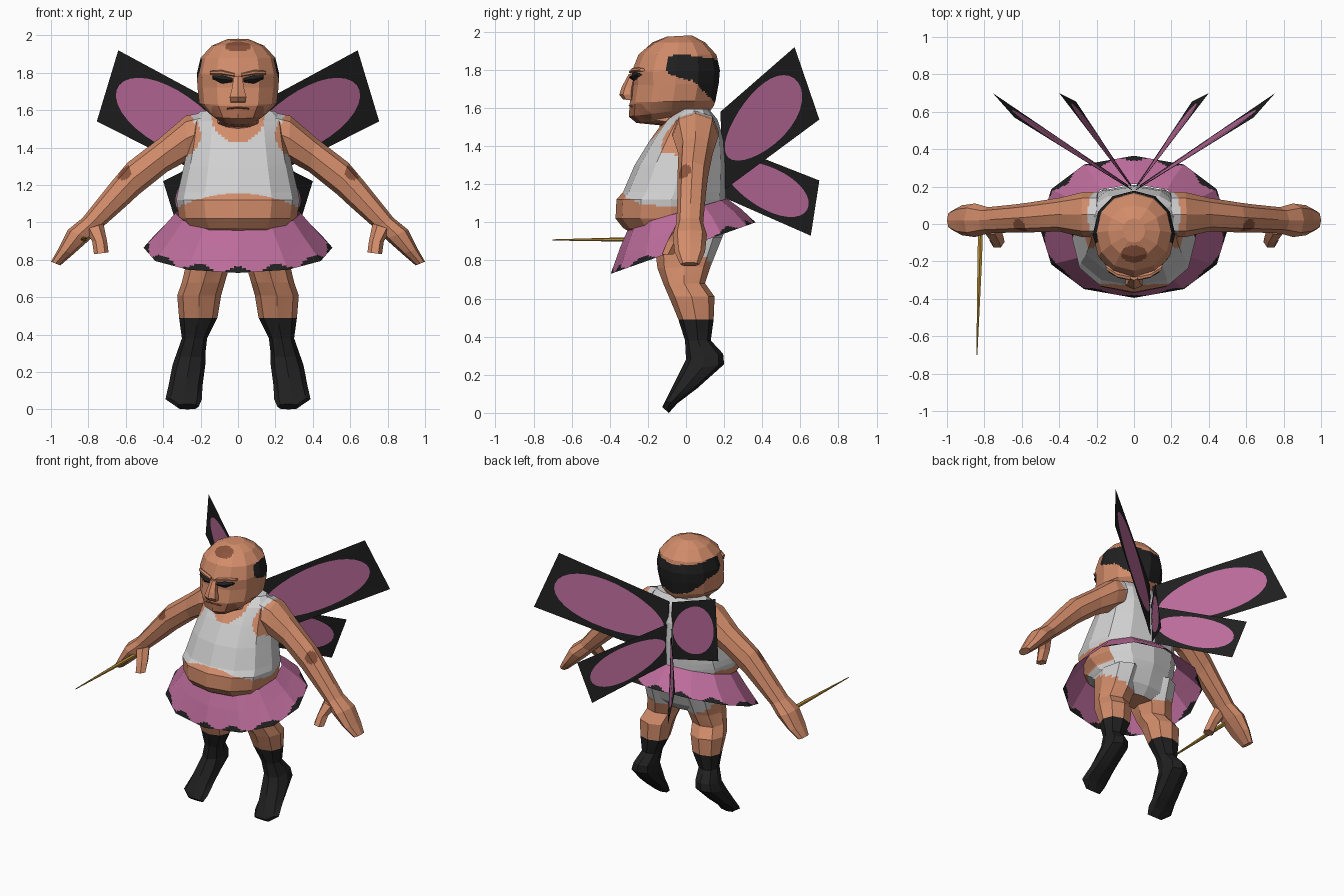
import bpy, bmesh, math
from mathutils import Vector

cube = bpy.data.objects.get("Cube")
if cube:
    bpy.data.objects.remove(cube, do_unlink=True)


def material(name, r, g, b):
    """Flat material from 0-255 display values."""
    lin = [((c / 255 + 0.055) / 1.055) ** 2.4 for c in (r, g, b)] + [1.0]
    m = bpy.data.materials.new(name)
    m.use_nodes = True
    m.diffuse_color = lin
    bsdf = m.node_tree.nodes["Principled BSDF"]
    bsdf.inputs["Base Color"].default_value = lin
    bsdf.inputs["Roughness"].default_value = 0.9
    return m


SKIN = material("skin", 210, 140, 106)
BROWN = material("brown_spot", 140, 84, 60)
STUBBLE = material("stubble", 172, 108, 80)
WHITE = material("vest_white", 208, 208, 208)
BLACK = material("black", 32, 32, 32)
PINK = material("pink", 188, 108, 155)
GOLD = material("gold", 186, 146, 58)


def finish(name, bm, mats, rule=None, mirror=False):
    if rule:
        for f in bm.faces:
            f.material_index = rule(f.calc_center_median())
    me = bpy.data.meshes.new(name)
    bm.to_mesh(me)
    bm.free()
    for m in mats:
        me.materials.append(m)
    ob = bpy.data.objects.new(name, me)
    bpy.context.collection.objects.link(ob)
    if mirror:
        mod = ob.modifiers.new("mirror", 'MIRROR')
        mod.use_mirror_merge = False


def loft(name, rings, n, mats, rule=None, cuts=0, power=1.0, caps=True, mirror=False):
    """Skin rings; each ring = (point A, opposite point B, half-width vector W)."""
    bm = bmesh.new()
    rows = []
    for a, b, w in rings:
        a, b, w = Vector(a), Vector(b), Vector(w)
        row = []
        for i in range(n):
            t = 2 * math.pi * i / n
            s, c = math.sin(t), math.cos(t)
            s = math.copysign(abs(s) ** power, s)
            c = math.copysign(abs(c) ** power, c)
            row.append(bm.verts.new((a + b) / 2 + (a - b) / 2 * c + w * s))
        rows.append(row)
    for r0, r1 in zip(rows, rows[1:]):
        for i in range(n):
            j = (i + 1) % n
            bm.faces.new((r0[i], r0[j], r1[j], r1[i]))
    if caps:
        bm.faces.new(rows[0][::-1])
        bm.faces.new(rows[-1])
    if cuts:
        bmesh.ops.subdivide_edges(bm, edges=bm.edges[:], cuts=cuts, use_grid_fill=True)
    bmesh.ops.recalc_face_normals(bm, faces=bm.faces[:])
    finish(name, bm, mats, rule, mirror)


def yz(f, b, xi, xo):
    """Ring from a front (y, z) point, a back (y, z) point and an x range."""
    x = (xi + xo) / 2
    return (x, *f), (x, *b), ((xo - xi) / 2, 0, 0)


def xz(top, bot, y, hy):
    """Ring from two (x, z) points, a centre y and a half depth."""
    return (top[0], y, top[1]), (bot[0], y, bot[1]), (0, hy, 0)


def bare_thigh(c):
    """True below the cut of the shorts, which rises to the front and outside."""
    return c.z < 0.79 + 0.35 * (abs(c.x) - 0.05) - 0.4 * c.y


# Torso: vest, bare belly and shorts
def torso_rule(c):
    x, y, z = abs(c.x), c.y, c.z
    if z < 0.92 and bare_thigh(c):
        return 1
    if 0.96 < z < 1.155 - 0.7 * x * x and y < 0.08:
        return 1
    if y < 0.03 and (x / 0.14) ** 2 + ((z - 1.57) / 0.145) ** 2 < 1:
        return 1
    if ((x - 0.30) / 0.10) ** 2 + ((z - 1.47) / 0.12) ** 2 < 1:
        return 1
    return 0


torso = [(0.76, -.08, .10, .12), (0.82, -.15, .15, .22), (0.92, -.24, .19, .275),
         (0.97, -.33, .21, .285), (1.02, -.37, .21, .315), (1.12, -.365, .21, .33),
         (1.16, -.33, .21, .322), (1.30, -.27, .21, .29), (1.43, -.19, .20, .265),
         (1.54, -.11, .165, .25), (1.595, -.03, .12, .20)]
loft("torso", [yz((f, z), (b, z), -w, w) for z, f, b, w in torso], 12,
     [WHITE, SKIN], torso_rule, cuts=7, power=0.87)


# Head and neck with side hair, stubble and a bald spot
def head_rule(c):
    x, y, z = c
    if z > 1.9 and (x / 0.068) ** 2 + ((y + 0.16) / 0.045) ** 2 < 1:
        return 1
    if -0.1 < y < 0.02 and 1.75 - 0.3 * y < z < 1.88 + 0.5 * min(0, y + 0.06) and abs(x) > 0.1:
        return 2
    if y >= 0.02 and 1.78 - y < z < 1.88 - 0.15 * y:
        return 2
    if z < 1.53 and y < 0 or (z < 1.62 and y < -0.18 and abs(x) < 0.14):
        return 3
    return 0


head = [((-.12, 1.43), (.10, 1.50), .12), ((-.14, 1.51), (.12, 1.57), .13),
        ((-.26, 1.522), (.13, 1.59), .11), ((-.30, 1.555), (.145, 1.61), .155),
        ((-.295, 1.63), (.155, 1.64), .207), ((-.28, 1.72), (.172, 1.73), .217),
        ((-.285, 1.79), (.178, 1.80), .22), ((-.25, 1.88), (.16, 1.88), .20),
        ((-.175, 1.945), (.10, 1.945), .14), ((-.10, 1.975), (.03, 1.982), .06)]
loft("head", [yz(f, b, -w, w) for f, b, w in head], 12,
     [SKIN, BROWN, BLACK, STUBBLE], head_rule, cuts=8, power=0.95)

# Nose, eyes, brows and mouth
loft("nose", [yz((-.33, 1.645), (-.27, 1.64), -.045, .045),
              yz((-.35, 1.67), (-.27, 1.67), -.052, .052),
              yz((-.338, 1.71), (-.27, 1.70), -.04, .04),
              yz((-.30, 1.78), (-.26, 1.78), -.025, .025)], 6, [SKIN])
loft("eye", [xz((.03, 1.772), (.03, 1.75), -.285, .014),
             xz((.085, 1.787), (.085, 1.742), -.272, .016),
             xz((.135, 1.785), (.135, 1.765), -.245, .014)], 4, [BLACK], mirror=True)
loft("brow", [xz((.02, 1.798), (.02, 1.78), -.283, .018),
              xz((.09, 1.815), (.09, 1.79), -.268, .018),
              xz((.15, 1.81), (.15, 1.792), -.23, .015)], 6, [SKIN], mirror=True)
loft("mouth", [xz((-.06, 1.612), (-.06, 1.604), -.285, .008),
               xz((0, 1.618), (0, 1.610), -.297, .006),
               xz((.06, 1.612), (.06, 1.604), -.285, .008)], 4, [BROWN])


# Arms with a spot on each and the vest strap over the shoulder, and thumbs
def arm_rule(c):
    if (c - Vector((.605, -.01, 1.265))).length < 0.045:
        return 1
    return 2 if c.z > 1.46 and c.x < 0.2 + 0.4 * (c.z - 1.45) else 0


arm = [((.20, 1.585), (.19, 1.38), .05, .12), ((.28, 1.57), (.27, 1.33), .05, .12),
       ((.42, 1.45), (.38, 1.27), .05, .09), ((.59, 1.32), (.53, 1.15), .035, .08),
       ((.67, 1.225), (.60, 1.085), .03, .075), ((.83, 1.025), (.73, .97), .02, .07),
       ((.91, .96), (.79, .91), .02, .09), ((.96, .86), (.88, .83), .02, .08),
       ((1.0, .79), (.95, .77), .02, .05)]
loft("arm", [xz(*r) for r in arm], 8, [SKIN, BROWN, WHITE], arm_rule,
     cuts=7, power=0.9, mirror=True)
loft("thumb", [xz((.82, .96), (.72, .995), -.01, .05), xz((.78, .90), (.70, .90), -.06, .045),
               xz((.77, .83), (.692, .84), -.095, .035)], 6, [SKIN], mirror=True)

# Legs: shorts cuff, bare knee and long black sock down to the pointed foot
leg = [((-.17, .92), (.19, .92), .03, .275), ((-.15, .76), (.13, .77), .045, .28),
       ((-.12, .68), (.10, .68), .07, .30), ((-.09, .61), (.15, .61), .09, .325),
       ((-.04, .49), (.145, .49), .11, .315), ((-.005, .38), (.13, .38), .165, .30),
       ((0, .28), (.195, .31), .175, .33), ((-.03, .22), (.20, .255), .175, .35),
       ((-.08, .12), (.06, .13), .19, .372), ((-.11, .06), (-.045, .05), .193, .388),
       ((-.125, .03), (-.09, .0), .21, .33)]
loft("leg", [yz(*r) for r in leg], 8, [SKIN, WHITE, BLACK],
     lambda c: 2 if c.z < 0.49 else int(not bare_thigh(c)), cuts=5, power=0.87, mirror=True)


# Tilted skirt with a ragged dark hem
def skirt_rule(c):
    height = c.z - (0.73 + (c.y + 0.395) * 0.353)
    ang = math.atan2(c.x, -c.y)
    return int(height < 0.016 + 0.016 * math.cos(ang * 12))


loft("skirt", [yz((-.30, .975), (.215, 1.125), -.335, .335),
               yz((-.345, .87), (.29, 1.07), -.405, .405),
               yz((-.395, .73), (.365, 1.0), -.505, .505)], 12,
     [PINK, BLACK], skirt_rule, cuts=11, power=0.92, caps=False)


# Wings: flat four-cornered sheets with an inset petal
def wing(name, root_top, tip_top, tip_low, root_low):
    rt, tt, tl, rl = map(Vector, (root_top, tip_top, tip_low, root_low))

    def point(u, v):
        return rt.lerp(tt, u).lerp(rl.lerp(tl, u), v)
    bm = bmesh.new()
    n, inner, outer = 32, [], []
    for i in range(n):
        t = 2 * math.pi * i / n
        c, s = math.cos(t), math.sin(t)
        k = 0.5 / max(abs(c), abs(s))
        outer.append(bm.verts.new(point(0.5 + c * k, 0.5 + s * k)))
        inner.append(bm.verts.new(point(0.48 + 0.45 * c, 0.5 + s * (0.40 + 0.03 * c))))
    for i in range(n):
        j = (i + 1) % n
        bm.faces.new((outer[i], outer[j], inner[j], inner[i]))
    bm.faces.new(inner).material_index = 1
    finish(name, bm, [BLACK, PINK], mirror=True)


wing("upper_wing", (.01, .18, 1.58), (.64, .57, 1.92), (.755, .70, 1.54), (.02, .20, 1.17))
wing("lower_wing", (.01, .19, 1.42), (.40, .70, 1.22), (.31, .655, .93), (.01, .20, 1.13))

# Wand held in the right hand
loft("wand", [((-.82, .0, .925), (-.82, .0, .895), (.015, 0, 0)),
              ((-.825, -.2, .925), (-.825, -.2, .897), (.014, 0, 0)),
              ((-.84, -.70, .911), (-.84, -.70, .905), (.003, 0, 0))], 6, [GOLD])
